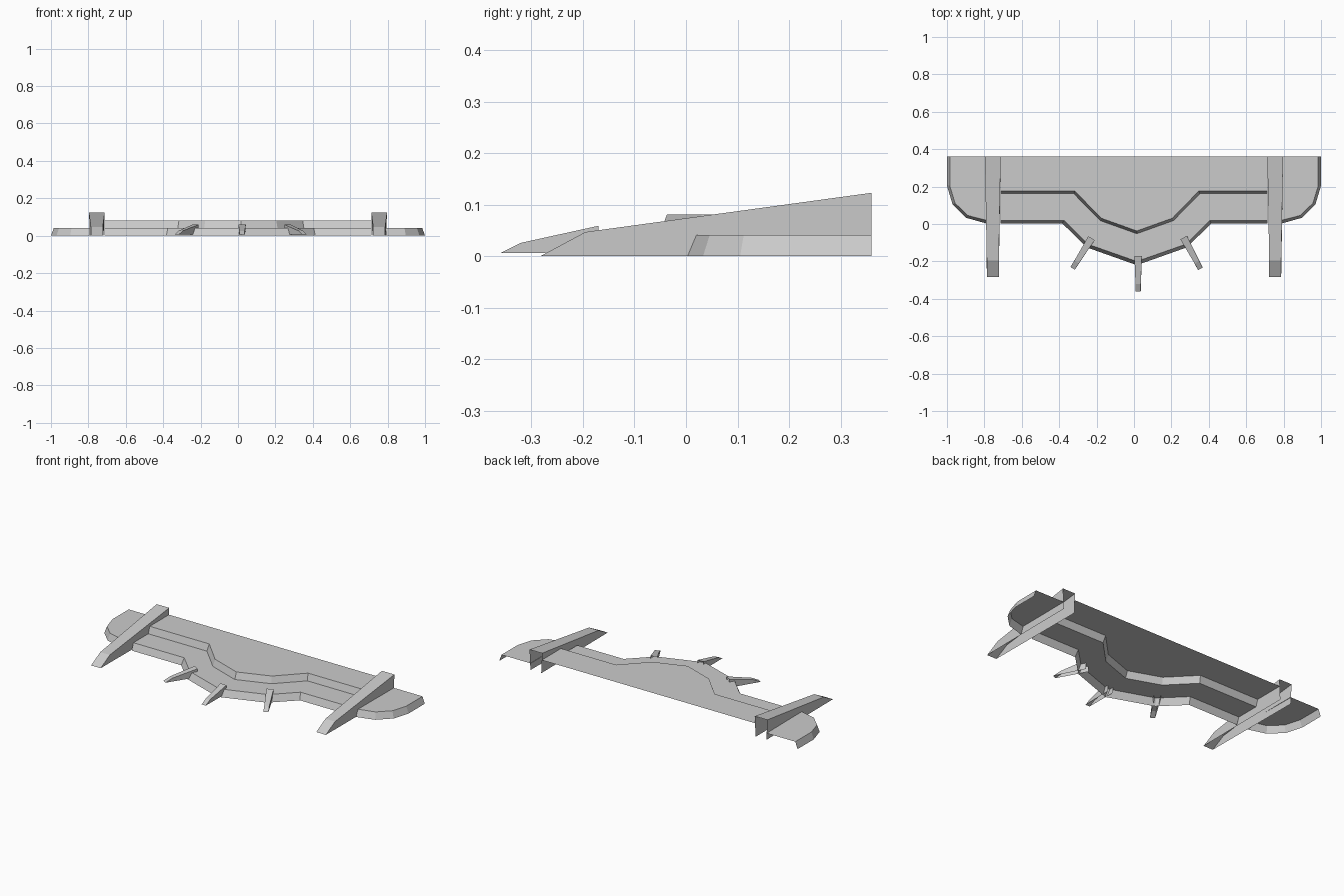
import bpy, math
from mathutils import Matrix

if "Cube" in bpy.data.objects:
    bpy.data.objects.remove(bpy.data.objects["Cube"])

grey = bpy.data.materials.new("plain_grey")
grey.use_nodes = True
GREY = (0.6, 0.6, 0.6, 1)
grey.diffuse_color = GREY
grey.node_tree.nodes["Principled BSDF"].inputs["Base Color"].default_value = GREY

LEDGE, DECK, BACK = 0.041, 0.081, 0.36
FIN_X, FIN_HALF, MID = 0.755, 0.04, 0.015


def add(name, verts, faces):
    mesh = bpy.data.meshes.new(name)
    mesh.from_pydata(verts, [], faces)
    mesh.materials.append(grey)
    obj = bpy.data.objects.new(name, mesh)
    bpy.context.collection.objects.link(obj)
    return obj


def loft(name, *rows):
    """Skin equal-length rows of points with quads."""
    n = len(rows[0])
    verts = [p for row in rows for p in row]
    faces = [(r * n + i, r * n + i + 1, (r + 1) * n + i + 1, (r + 1) * n + i)
             for r in range(len(rows) - 1) for i in range(n - 1)]
    return add(name, verts, faces)


def stepped_row(half, z):
    """Edge line from fin to fin; half lists (offset, y) from the nose outwards."""
    end = FIN_X - FIN_HALF
    pts = [(MID - x, y, z) for x, y in reversed(half)]
    pts += [(MID + x, y, z) for x, y in half[1:]]
    y_end = half[-1][1]
    return [(-end, y_end, z)] + pts + [(end, y_end, z)]


# Body: sloped skirt, ledge, sloped riser and deck
skirt_foot = stepped_row([(0, -0.22), (0.268, -0.125), (0.398, 0.003)], 0)
skirt_top = stepped_row([(0, -0.2), (0.262, -0.108), (0.39, 0.02)], LEDGE)
riser_foot = stepped_row([(0, -0.052), (0.196, 0.018), (0.337, 0.162)], LEDGE)
riser_top = stepped_row([(0, -0.037), (0.19, 0.031), (0.331, 0.176)], DECK)
deck_back = [(x, BACK, DECK) for x, _, _ in riser_top]
loft("body_skirt", skirt_foot, skirt_top)
loft("body_ledge", skirt_top, riser_foot)
loft("body_riser", riser_foot, riser_top)
loft("body_deck", riser_top, deck_back)

# Rounded wing tips outside the fins
WING_FOOT = [(0.79, 0.003), (0.897, 0.033), (0.97, 0.105), (1.0, 0.205), (1.0, BACK)]
WING_TOP = [(0.79, 0.02), (0.89, 0.046), (0.957, 0.112), (0.985, 0.205), (0.985, BACK)]


def wing(name, side):
    foot = [(side * x, y, 0) for x, y in WING_FOOT]
    top = [(side * x, y, LEDGE) for x, y in WING_TOP]
    n = len(foot)
    faces = [(i, i + 1, n + i + 1, n + i) for i in range(n - 1)]
    faces.append(tuple(range(n, 2 * n)) + (2 * n,))
    if side < 0:
        faces = [f[::-1] for f in faces]
    add(name, foot + top + [(side * 0.79, BACK, LEDGE)], faces)


def channel(name, profile, foot_half, top_half, tip_half):
    """Hollow blade, open below and behind; profile is tip, brow, top back, foot back."""
    halves = (tip_half, tip_half, top_half, foot_half)
    verts = [(s * h, y, z) for s in (-1, 1) for (y, z), h in zip(profile, halves)]
    return add(name, verts, [(0, 4, 5, 1), (1, 5, 6, 2), (3, 0, 1, 2), (4, 7, 6, 5)])


FIN = [(-0.283, 0), (-0.195, 0.047), (BACK, 0.123), (BACK, 0)]
for side, label in ((-1, "right"), (1, "left")):
    wing(label + "_wing_tip", side)
    fin = channel(label + "_fin", FIN, 0.036, 0.042, 0.032)
    fin.location.x = side * FIN_X

# Three small spikes around the nose
SPIKE = [(0, 0.006), (0.04, 0.026), (0.19, 0.059), (0.19, 0.006)]
for label, tip, angle in (("right", (-0.328, -0.237), -32),
                          ("middle", (0.022, -0.36), 0),
                          ("left", (0.355, -0.24), 28)):
    spike = channel(label + "_spike", SPIKE, 0.016, 0.02, 0.014)
    spike.matrix_world = (Matrix.Translation((tip[0], tip[1], 0))
                          @ Matrix.Rotation(math.radians(angle), 4, 'Z'))
